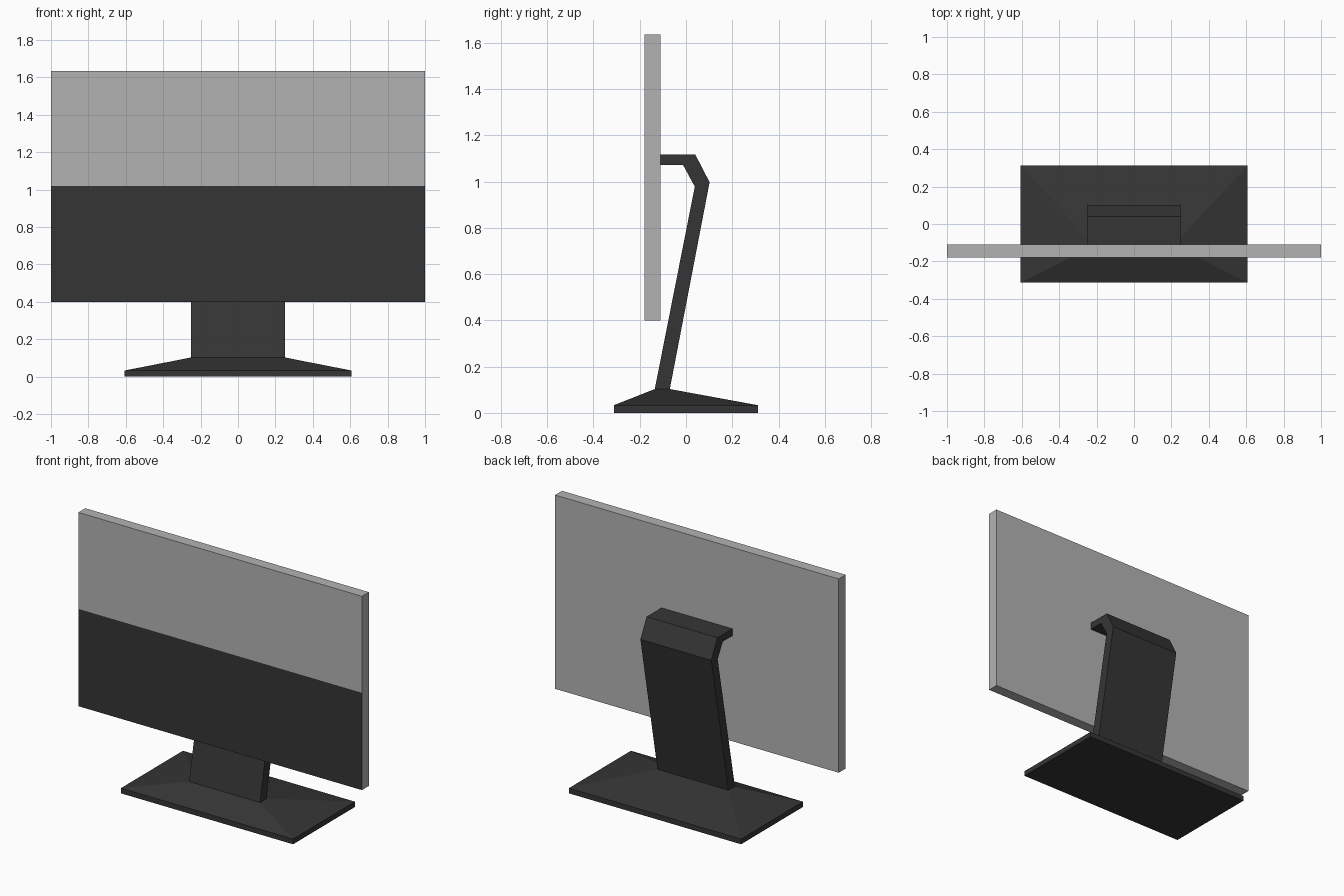
import bpy, bmesh

if "Cube" in bpy.data.objects:
    bpy.data.objects.remove(bpy.data.objects["Cube"])


def material(name, value):
    m = bpy.data.materials.new(name)
    m.diffuse_color = (value, value, value, 1)
    m.use_nodes = True
    m.node_tree.nodes["Principled BSDF"].inputs["Base Color"].default_value = m.diffuse_color
    return m


dark = material("charcoal", 0.036)
grey = material("light grey", 0.45)


def add_object(name, bm, *mats):
    bmesh.ops.recalc_face_normals(bm, faces=bm.faces[:])
    me = bpy.data.meshes.new(name)
    bm.to_mesh(me)
    bm.free()
    for m in mats:
        me.materials.append(m)
    ob = bpy.data.objects.new(name, me)
    bpy.context.collection.objects.link(ob)
    return ob


def rings(sections):
    """Closed solid through rectangular sections (half_x, y0, y1, z)."""
    bm = bmesh.new()
    loops = [[bm.verts.new(p) for p in
              ((-x, y0, z), (x, y0, z), (x, y1, z), (-x, y1, z))]
             for x, y0, y1, z in sections]
    for a, b in zip(loops, loops[1:]):
        for i in range(4):
            j = (i + 1) % 4
            bm.faces.new((a[i], a[j], b[j], b[i]))
    bm.faces.new(loops[0])
    bm.faces.new(loops[-1])
    return bm


# Screen panel: lower half of the front is dark
bm = rings([(1, -0.18, -0.11, z) for z in (0.40, 1.02, 1.635)])
bm.normal_update()
bmesh.ops.recalc_face_normals(bm, faces=bm.faces[:])
for f in bm.faces:
    if f.normal.y < -0.9 and f.calc_center_median().z < 1.02:
        f.material_index = 1
add_object("screen_panel", bm, grey, dark)

# Foot: thin slab with a sloped top rising to the neck
add_object("foot", rings([(0.607, -0.312, 0.312, 0),
                          (0.607, -0.312, 0.312, 0.033),
                          (0.25, -0.135, -0.07, 0.103)]), dark)

# Neck: bent side profile extruded across x
profile = [(-0.135, 0.103), (-0.07, 0.103), (0.102, 0.997), (0.04, 1.117),
           (-0.11, 1.117), (-0.11, 1.072), (-0.013, 1.072), (0.038, 0.978)]
bm = bmesh.new()
face = bm.faces.new([bm.verts.new((-0.25, y, z)) for y, z in profile])
ext = bmesh.ops.extrude_face_region(bm, geom=[face], use_keep_orig=True)
bmesh.ops.translate(bm, vec=(0.5, 0, 0),
                    verts=[v for v in ext["geom"] if isinstance(v, bmesh.types.BMVert)])
add_object("neck", bm, dark)
